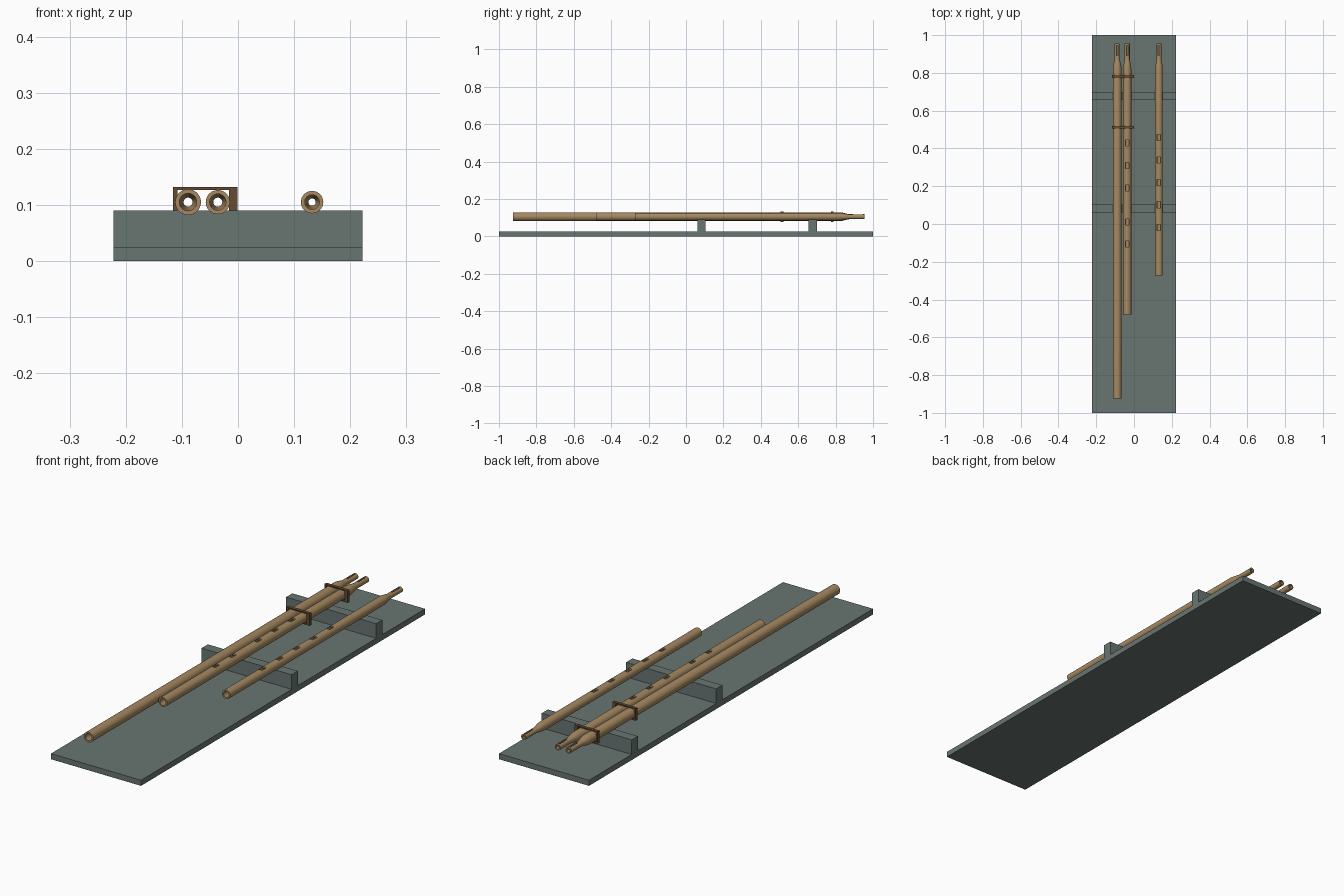
import bpy, bmesh, math

if "Cube" in bpy.data.objects:
    bpy.data.objects.remove(bpy.data.objects["Cube"])

def material(name, rgb):
    m = bpy.data.materials.new(name)
    m.diffuse_color = (*rgb, 1)
    m.use_nodes = True
    m.node_tree.nodes["Principled BSDF"].inputs["Base Color"].default_value = m.diffuse_color
    return m

SLATE = material("slate", (0.14, 0.18, 0.17))
CANE = material("cane", (0.38, 0.25, 0.12))
BINDING = material("binding", (0.13, 0.07, 0.03))

def add_box(bm, x0, x1, y0, y1, z0, z1):
    vs = bmesh.ops.create_cube(bm, size=1)["verts"]
    for v in vs:
        v.co = ((x0 + x1) / 2 + v.co.x * (x1 - x0),
                (y0 + y1) / 2 + v.co.y * (y1 - y0),
                (z0 + z1) / 2 + v.co.z * (z1 - z0))

def finish(name, bm, mat):
    bmesh.ops.recalc_face_normals(bm, faces=bm.faces[:])
    me = bpy.data.meshes.new(name)
    bm.to_mesh(me)
    bm.free()
    ob = bpy.data.objects.new(name, me)
    bpy.context.collection.objects.link(ob)
    if mat:
        me.materials.append(mat)
    return ob

def boxes(name, dims, mat=None):
    bm = bmesh.new()
    for d in dims:
        add_box(bm, *d)
    return finish(name, bm, mat)

def cut(ob, dims):
    cutter = boxes("cutter", dims)
    cutter.hide_render = True
    mod = ob.modifiers.new("holes", "BOOLEAN")
    mod.operation, mod.solver, mod.object = "DIFFERENCE", "EXACT", cutter
    dg = bpy.context.evaluated_depsgraph_get()
    me = bpy.data.meshes.new_from_object(ob.evaluated_get(dg))
    ob.modifiers.clear()
    ob.data = me
    bpy.data.objects.remove(cutter)

ZC = 0.105     # height of the pipe axes
END = 0.955    # mouth end, shared by all pipes

def pipe(name, x, y0, r, bore, tip, tip_bore, holes=()):
    # closed wall section (radius, y) spun around the pipe axis
    prof = [(r, y0), (r, 0.825), (r * 0.93, 0.838), (tip * 1.15, 0.862), (tip, 0.872),
            (tip, END), (tip_bore, END), (tip_bore, 0.865), (bore, 0.825), (bore, y0)]
    n = 32
    bm = bmesh.new()
    rings = [[bm.verts.new((x + q * math.cos(2 * math.pi * i / n), y,
                            ZC + q * math.sin(2 * math.pi * i / n)))
              for i in range(n)] for q, y in prof]
    for k, a in enumerate(rings):
        b = rings[(k + 1) % len(rings)]
        for i in range(n):
            j = (i + 1) % n
            bm.faces.new((a[i], a[j], b[j], b[i]))
    ob = finish(name, bm, CANE)
    # finger holes and the reed slot in the top wall
    cuts = [(x - 0.009, x + 0.009, y - 0.016, y + 0.016, ZC + 0.003, ZC + 0.04) for y in holes]
    cuts.append((x - 0.004, x + 0.004, 0.893, 0.946, ZC + 0.001, ZC + 0.04))
    cut(ob, cuts)
    bpy.ops.object.select_all(action="DESELECT")
    bpy.context.view_layer.objects.active = ob
    ob.select_set(True)
    bpy.ops.object.shade_smooth_by_angle(angle=math.radians(30))

# display board and its two rests
boxes("base_board", [(-0.222, 0.222, -1, 1, 0, 0.025)], SLATE)
for name, y in (("front_rest", 0.0825), ("back_rest", 0.6775)):
    boxes(name, [(-0.222, 0.222, y - 0.022, y + 0.022, 0.02, 0.09)], SLATE)

# long drone, paired melody pipe and single melody pipe
pipe("drone_pipe", -0.089, -0.925, 0.023, 0.0155, 0.0135, 0.008)
pipe("paired_melody_pipe", -0.036, -0.478, 0.0215, 0.0145, 0.0135, 0.008,
     (0.428, 0.31, 0.19, 0.01, -0.107))
pipe("single_melody_pipe", 0.132, -0.272, 0.02, 0.013, 0.0125, 0.0065,
     (0.458, 0.34, 0.22, 0.102, -0.018))

# rectangular bindings holding the pair together
for name, y in (("front_binding", 0.513), ("back_binding", 0.781)):
    ob = boxes(name, [(-0.116, -0.001, y - 0.007, y + 0.007, 0.078, 0.132)], BINDING)
    cut(ob, [(-0.108, -0.016, y - 0.1, y + 0.1, 0.083, 0.127)])
